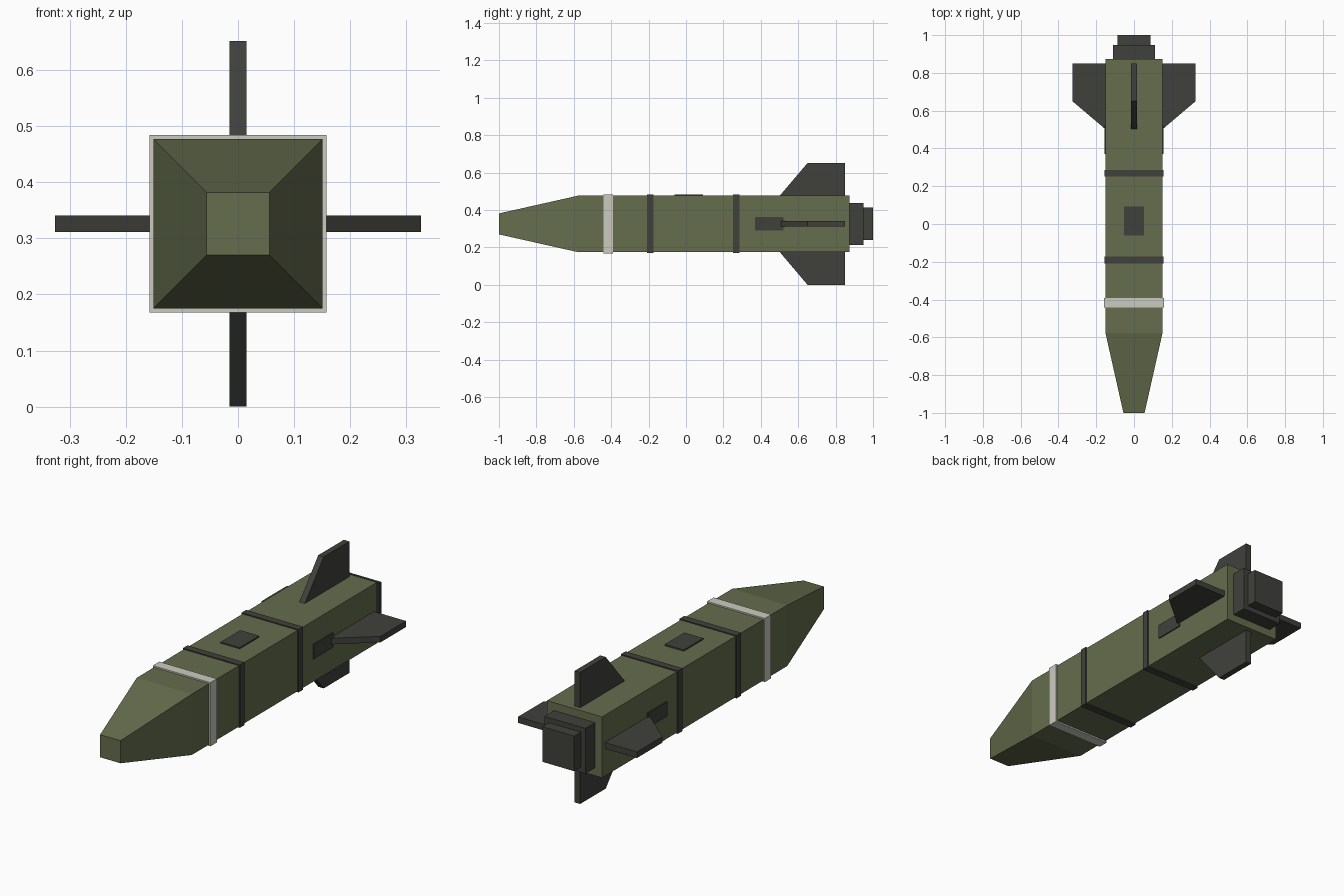
import bpy
import bmesh
from math import pi
from mathutils import Matrix, Vector

if "Cube" in bpy.data.objects:
    bpy.data.objects.remove(bpy.data.objects["Cube"], do_unlink=True)

AXIS_Z = 0.326      # height of the long axis
HALF = 0.151        # half width of the square body


def make_material(name, rgb):
    mat = bpy.data.materials.new(name)
    mat.use_nodes = True
    mat.diffuse_color = (*rgb, 1)
    mat.node_tree.nodes["Principled BSDF"].inputs["Base Color"].default_value = (*rgb, 1)
    return mat


olive = make_material("olive green", (0.133, 0.153, 0.074))
charcoal = make_material("charcoal", (0.051, 0.051, 0.045))
off_white = make_material("off white", (0.60, 0.60, 0.53))


def finish(bm, name, mat):
    bmesh.ops.recalc_face_normals(bm, faces=bm.faces)
    mesh = bpy.data.meshes.new(name)
    bm.to_mesh(mesh)
    bm.free()
    mesh.materials.append(mat)
    obj = bpy.data.objects.new(name, mesh)
    bpy.context.collection.objects.link(obj)
    return obj


def square_loft(name, stations, mat):
    """Skin square sections given as (y, half width) along the axis."""
    bm = bmesh.new()
    rings = [[bm.verts.new((sx * h, y, AXIS_Z + sz * h))
              for sx, sz in ((-1, -1), (1, -1), (1, 1), (-1, 1))]
             for y, h in stations]
    for a, b in zip(rings, rings[1:]):
        for i in range(4):
            j = (i + 1) % 4
            bm.faces.new((a[i], a[j], b[j], b[i]))
    bm.faces.new(rings[0])
    bm.faces.new(rings[-1])
    return finish(bm, name, mat)


def box(name, low, high, mat):
    low, high = Vector(low), Vector(high)
    bm = bmesh.new()
    bmesh.ops.create_cube(bm, size=1)
    bmesh.ops.scale(bm, vec=high - low, verts=bm.verts)
    bmesh.ops.translate(bm, vec=(low + high) / 2, verts=bm.verts)
    return finish(bm, name, mat)


def fin(name, angle):
    """Swept flat fin, drawn upright and turned about the long axis."""
    profile = ((0.50, HALF - 0.002), (0.65, 0.326), (0.85, 0.326), (0.85, HALF - 0.002))
    bm = bmesh.new()
    face = bm.faces.new([bm.verts.new((-0.015, y, r)) for y, r in profile])
    grown = bmesh.ops.extrude_face_region(bm, geom=[face])["geom"]
    bmesh.ops.translate(bm, vec=(0.03, 0, 0),
                        verts=[v for v in grown if isinstance(v, bmesh.types.BMVert)])
    bm.transform(Matrix.Translation((0, 0, AXIS_Z)) @ Matrix.Rotation(angle, 4, "Y"))
    return finish(bm, name, charcoal)


# Body with tapered nose
square_loft("body", [(-1.0, 0.056), (-0.577, HALF), (0.873, HALF)], olive)

# Bands around the body
square_loft("front_marking_band", [(-0.442, 0.158), (-0.391, 0.158)], off_white)
square_loft("middle_band", [(-0.209, 0.156), (-0.173, 0.156)], charcoal)
square_loft("rear_band", [(0.251, 0.156), (0.287, 0.156)], charcoal)

# Stepped nozzle
square_loft("nozzle_base", [(0.87, 0.112), (0.948, 0.112)], charcoal)
square_loft("nozzle_end", [(0.945, 0.087), (1.0, 0.087)], charcoal)

# Tail fins
for i, side in enumerate(("top", "left", "bottom", "right")):
    fin(side + "_fin", i * pi / 2)

# Raised panels on the top and both sides
box("top_panel", (-0.052, -0.061, AXIS_Z + HALF - 0.002),
    (0.052, 0.092, AXIS_Z + HALF + 0.007), charcoal)
for side, s in (("left", 1), ("right", -1)):
    inner, outer = sorted((s * (HALF - 0.002), s * (HALF + 0.006)))
    box(side + "_panel", (inner, 0.37, AXIS_Z - 0.036),
        (outer, 0.522, AXIS_Z + 0.036), charcoal)
